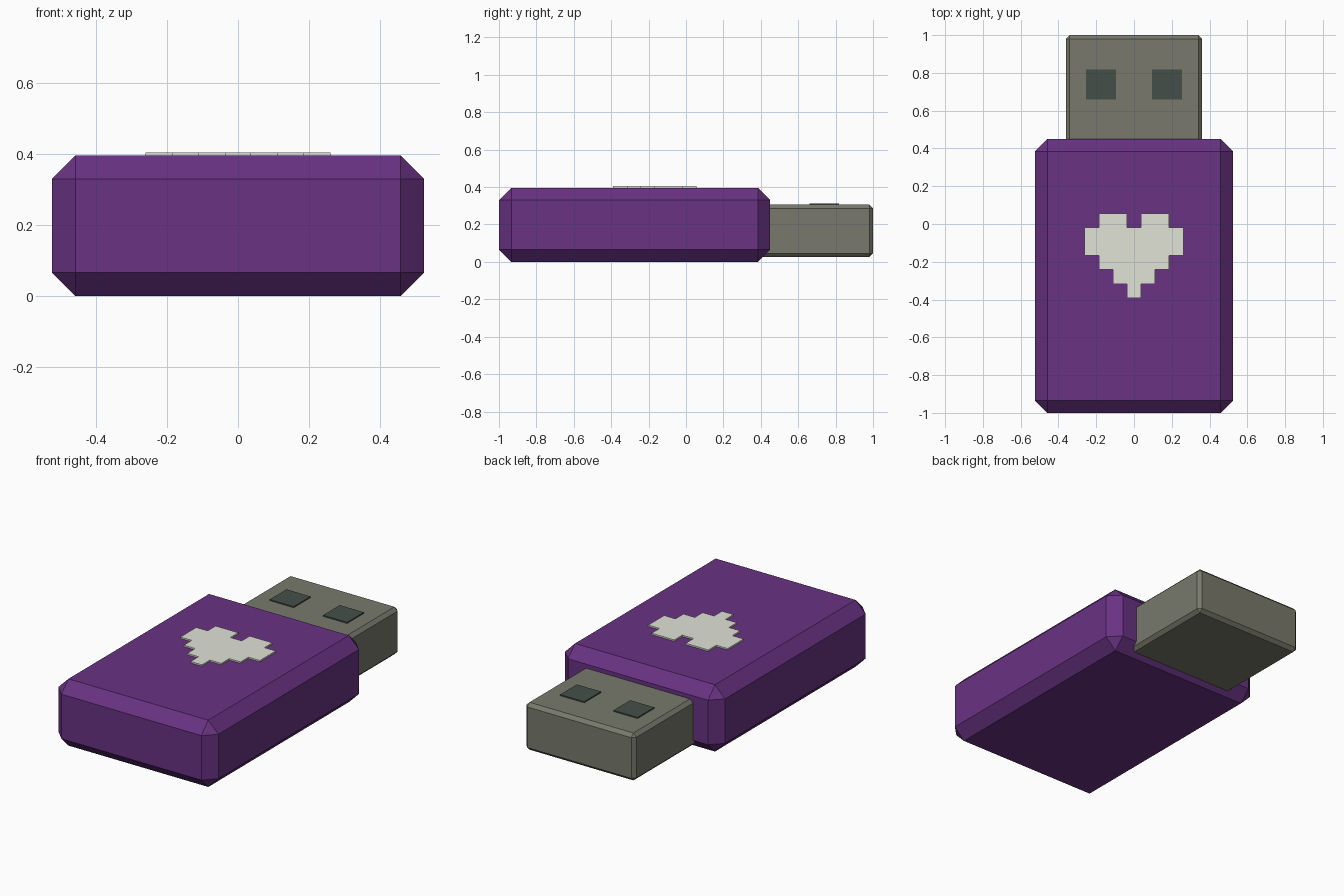
import bpy, bmesh
from mathutils import Matrix, Vector

if "Cube" in bpy.data.objects:
    bpy.data.objects.remove(bpy.data.objects["Cube"])


def material(name, rgb):
    m = bpy.data.materials.new(name)
    m.diffuse_color = (*rgb, 1)
    m.use_nodes = True
    m.node_tree.nodes["Principled BSDF"].inputs["Base Color"].default_value = m.diffuse_color
    return m


purple = material("purple_plastic", (0.138, 0.032, 0.223))
metal = material("grey_metal", (0.188, 0.191, 0.150))
dark = material("dark_slot", (0.058, 0.078, 0.067))
cream = material("pale_cream", (0.753, 0.760, 0.672))


def finish(name, bm, mat):
    bmesh.ops.recalc_face_normals(bm, faces=bm.faces)
    mesh = bpy.data.meshes.new(name)
    bm.to_mesh(mesh)
    bm.free()
    mesh.materials.append(mat)
    obj = bpy.data.objects.new(name, mesh)
    bpy.context.collection.objects.link(obj)


def box(name, low, high, mat, bevel=0):
    low, high = Vector(low), Vector(high)
    bm = bmesh.new()
    bmesh.ops.create_cube(bm, size=1, matrix=Matrix.Translation((low + high) / 2)
                          @ Matrix.Diagonal((*(high - low), 1)))
    if bevel:
        bmesh.ops.bevel(bm, geom=bm.edges[:], offset=bevel, segments=1,
                        affect='EDGES', profile=0.5)
    finish(name, bm, mat)


# Chamfered case and plug
box("case", (-0.525, -1, 0), (0.525, 0.45, 0.396), purple, 0.066)
box("plug", (-0.361, 0.37, 0.025), (0.361, 1, 0.306), metal, 0.02)

# Two dark slots on top of the plug
for side, x in (("left", -0.175), ("right", 0.175)):
    box(side + "_slot", (x - 0.079, 0.66, 0.304), (x + 0.079, 0.817, 0.313), dark)

# Stepped heart plate, one face per cell, then thickened
rows = [(1, 2, 4, 5), range(7), range(7), range(1, 6), range(2, 5), (3,)]
cell, top, base = 0.0745, 0.056, 0.395
bm = bmesh.new()
for r, cols in enumerate(rows):
    for c in cols:
        x, y = (c - 3.5) * cell, top - (r + 1) * cell
        bm.faces.new([bm.verts.new((x + i * cell, y + j * cell, base))
                      for i, j in ((0, 0), (1, 0), (1, 1), (0, 1))])
bmesh.ops.remove_doubles(bm, verts=bm.verts, dist=0.001)
ext = bmesh.ops.extrude_face_region(bm, geom=bm.faces[:], use_keep_orig=True)
bmesh.ops.translate(bm, vec=(0, 0, 0.0095),
                    verts=[v for v in ext["geom"] if isinstance(v, bmesh.types.BMVert)])
finish("heart_plate", bm, cream)
